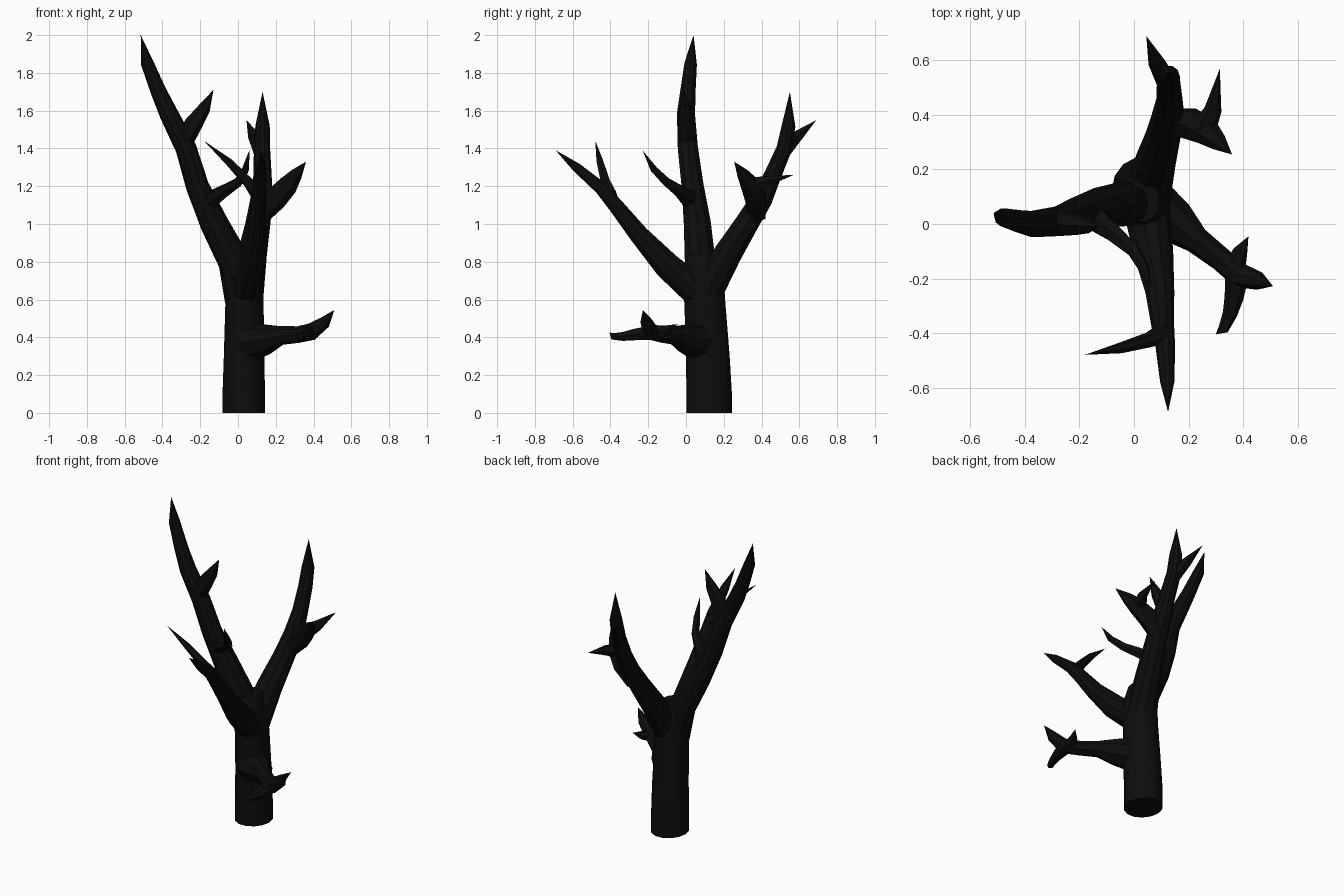
import bpy
import bmesh
from math import cos, sin, tau
from mathutils import Vector

cube = bpy.data.objects.get("Cube")
if cube:
    bpy.data.objects.remove(cube, do_unlink=True)

# Single bark colour
bark = bpy.data.materials.new("black_bark")
bark.use_nodes = True
colour = (.004, .004, .004, 1)
bark.diffuse_color = colour
bsdf = next(n for n in bark.node_tree.nodes if n.type == "BSDF_PRINCIPLED")
bsdf.inputs["Base Color"].default_value = colour
bsdf.inputs["Roughness"].default_value = .9


def limb(name, *points, sides=10, depth=1.0):
    """Loft rings along (x, y, z, radius) points; zero radius makes a sharp tip."""
    centres = [Vector(p[:3]) for p in points]
    bm = bmesh.new()
    rings = []
    last = len(points) - 1
    across = Vector((1, 0, 0))
    tangent = None
    for i, centre in enumerate(centres):
        before = (centre - centres[i - 1]).normalized() if i > 0 else None
        after = (centres[i + 1] - centre).normalized() if i < last else None
        new_tangent = ((before or after) + (after or before)).normalized()
        # Carry the ring direction along the path without twisting
        if tangent is None:
            if abs(new_tangent.x) > .8:
                across = Vector((0, 1, 0))
        else:
            across = tangent.rotation_difference(new_tangent) @ across
        tangent = new_tangent
        across = (across - tangent * across.dot(tangent)).normalized()
        side = tangent.cross(across)
        radius = points[i][3]
        if radius == 0:
            rings.append([bm.verts.new(centre)])
            continue
        ring = []
        for k in range(sides):
            a = tau * k / sides
            offset = across * cos(a) + side * sin(a) * depth
            ring.append(bm.verts.new(centre + offset * radius))
        rings.append(ring)
    # Skin neighbouring rings, then cap the ends
    for low, high in zip(rings, rings[1:]):
        for k in range(sides):
            n = (k + 1) % sides
            if len(high) == 1:
                bm.faces.new((low[k], low[n], high[0]))
            else:
                bm.faces.new((low[k], low[n], high[n], high[k]))
    bm.faces.new(list(reversed(rings[0])))
    if len(rings[-1]) > 1:
        bm.faces.new(rings[-1])
    bmesh.ops.recalc_face_normals(bm, faces=bm.faces[:])
    mesh = bpy.data.meshes.new(name)
    bm.to_mesh(mesh)
    bm.free()
    mesh.materials.append(bark)
    obj = bpy.data.objects.new(name, mesh)
    bpy.context.collection.objects.link(obj)
    bpy.ops.object.select_all(action="DESELECT")
    obj.select_set(True)
    bpy.context.view_layer.objects.active = obj
    bpy.ops.object.shade_smooth_by_angle()
    return obj


def twig(name, *points):
    return limb(name, *points, sides=6)


# Trunk, ending inside the fork
limb("trunk", (.03, .123, 0, .112), (.03, .123, .1, .112), (.033, .115, .3, .108),
     (.034, .1, .58, .101), (.03, .09, .72, .102), (.025, .085, .84, .07),
     sides=14, depth=1.1)

# Tall right limb and its twigs
limb("right_limb", (.02, .09, .6, .09), (-.02, .075, .8, .085), (-.125, .06, 1, .075),
     (-.215, .035, 1.2, .061), (-.275, .01, 1.4, .056), (-.365, 0, 1.58, .05),
     (-.42, .01, 1.7, .042), (-.48, .025, 1.85, .034), (-.515, .04, 2, 0))
twig("right_upper_twig", (-.28, .005, 1.45, .05), (-.235, 0, 1.53, .048),
     (-.18, -.005, 1.61, .034), (-.13, -.01, 1.71, 0))
twig("right_inner_twig", (-.17, .04, 1.11, .055), (-.08, -.03, 1.17, .036),
     (0, -.1, 1.22, .026), (.04, -.17, 1.29, .02), (.06, -.23, 1.39, 0))

# Front limb and its twig
limb("front_limb", (.045, .06, .64, .085), (.07, -.1, .78, .074), (.095, -.25, .945, .053),
     (.105, -.37, 1.095, .042), (.115, -.45, 1.19, .036), (.122, -.58, 1.3, .026),
     (.125, -.69, 1.39, 0))
twig("front_twig", (.11, -.4, 1.15, .04), (.055, -.425, 1.22, .028),
     (-.05, -.455, 1.33, .02), (-.18, -.48, 1.44, 0))

# Back limb and its twigs
limb("back_limb", (.045, .1, .62, .09), (.075, .22, .84, .078), (.105, .32, 1, .066),
     (.125, .4, 1.13, .06), (.13, .46, 1.26, .048), (.127, .52, 1.4, .043),
     (.13, .543, 1.52, .038), (.13, .55, 1.7, 0))
twig("back_upper_twig", (.125, .51, 1.37, .04), (.085, .59, 1.465, .033),
     (.045, .69, 1.55, 0))
twig("back_side_twig", (.11, .37, 1.05, .06), (.2, .37, 1.135, .062),
     (.265, .34, 1.205, .053), (.31, .3, 1.265, .033), (.36, .255, 1.33, 0))
twig("back_side_spur", (.25, .34, 1.2, .05), (.29, .42, 1.225, .032),
     (.315, .57, 1.26, 0))

# Low left branch and its forked end
limb("low_branch", (.06, .07, .375, .105), (.155, .005, .39, .08), (.23, -.06, .41, .05),
     (.32, -.13, .415, .044), (.39, -.19, .43, .046), (.46, -.21, .48, .033),
     (.51, -.228, .545, 0), sides=8)
twig("low_front_fork", (.38, -.17, .425, .045), (.367, -.27, .415, .035),
     (.352, -.33, .405, .027), (.328, -.385, .405, .02), (.3, -.405, .425, 0))
twig("low_back_fork", (.37, -.16, .425, .04), (.39, -.1, .44, .027),
     (.42, -.045, .47, 0))
